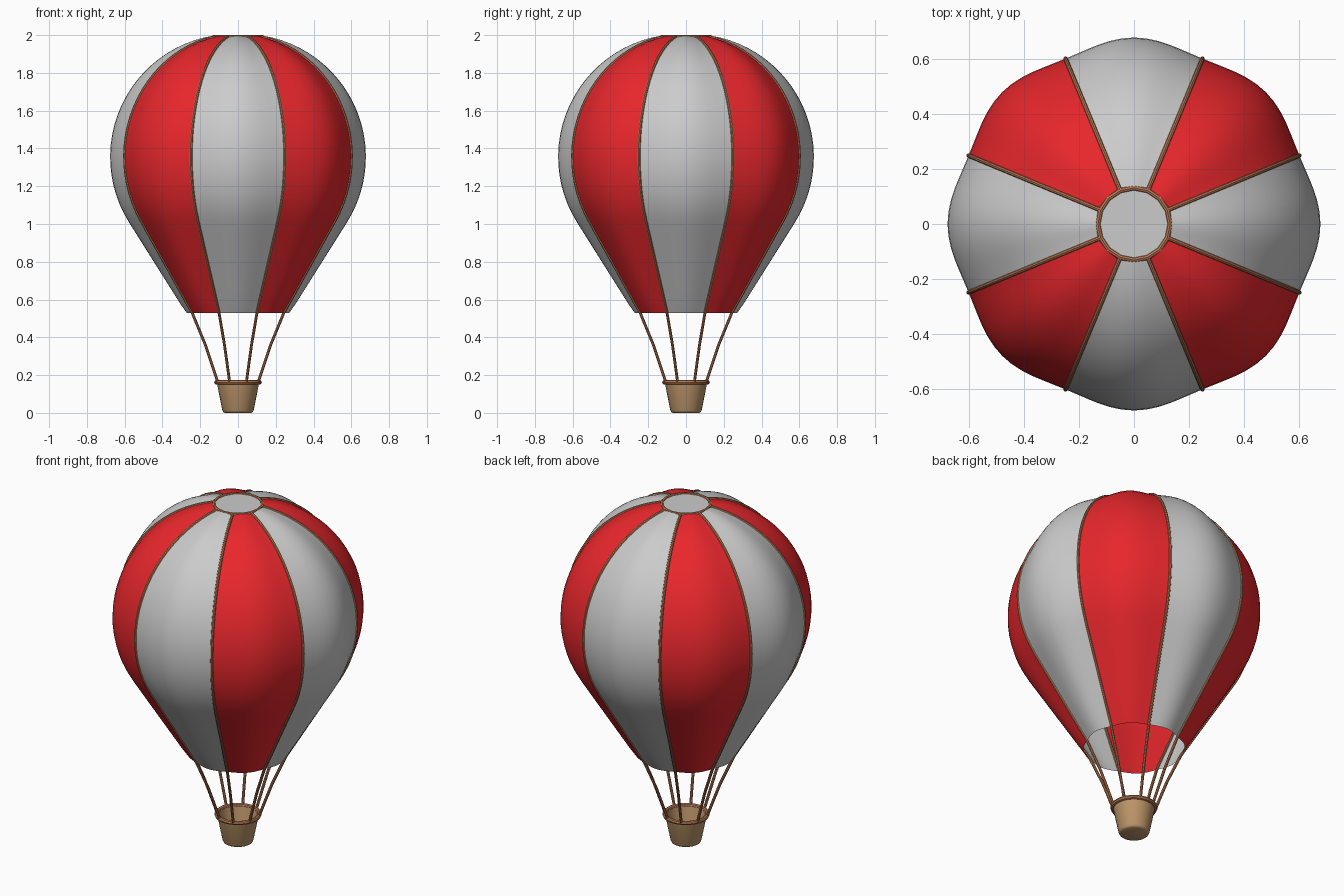
import bpy, bmesh, math
from mathutils import Vector

if "Cube" in bpy.data.objects:
    bpy.data.objects.remove(bpy.data.objects["Cube"])


def material(name, rgb):
    m = bpy.data.materials.new(name)
    m.diffuse_color = (*rgb, 1)
    m.use_nodes = True
    m.node_tree.nodes["Principled BSDF"].inputs["Base Color"].default_value = m.diffuse_color
    return m


RED = material("red_fabric", (0.8, 0.02, 0.025))
ROPE = material("rope", (0.48, 0.19, 0.09))
WICKER = material("wicker", (0.5, 0.3, 0.14))


def finish(bm, name, mat=None, angle=40):
    bmesh.ops.remove_doubles(bm, verts=bm.verts, dist=1e-5)
    bmesh.ops.recalc_face_normals(bm, faces=bm.faces)
    me = bpy.data.meshes.new(name)
    bm.to_mesh(me)
    bm.free()
    ob = bpy.data.objects.new(name, me)
    bpy.context.collection.objects.link(ob)
    if mat:
        me.materials.append(mat)
    bpy.ops.object.select_all(action='DESELECT')
    ob.select_set(True)
    bpy.context.view_layer.objects.active = ob
    bpy.ops.object.shade_smooth_by_angle(angle=math.radians(angle))
    return ob


def grid(bm, rows, closed=False):
    """Skin a list of point rows with quads."""
    vs = [[bm.verts.new(p) for p in row] for row in rows]
    n = len(vs[0])
    for a, b in zip(vs, vs[1:]):
        for i in range(n if closed else n - 1):
            j = (i + 1) % n
            bm.faces.new((a[i], a[j], b[j], b[i]))


def lathe(name, profile, sides, mat):
    bm = bmesh.new()
    grid(bm, [[(r * math.cos(t), r * math.sin(t), z)
               for t in (2 * math.pi * i / sides for i in range(sides))]
              for r, z in profile], closed=True)
    bmesh.ops.dissolve_degenerate(bm, edges=bm.edges, dist=1e-6)
    return finish(bm, name, mat)


def torus_profile(r, z, w, n=8):
    return [(r + w * math.cos(2 * math.pi * i / n), z + w * math.sin(2 * math.pi * i / n))
            for i in range(n + 1)]


# Envelope profile: sphere that runs tangentially into a cone; entries (r, z, nr, nz)
R, ZC, MOUTH, LOW = 0.65, 1.355, 0.53, math.radians(-31)
top = math.acos(0.13 / R)
profile = []
for i in range(25):
    a = top + (LOW - top) * i / 24
    profile.append((R * math.cos(a), ZC + R * math.sin(a), math.cos(a), math.sin(a)))
r0, z0 = profile[-1][:2]
for i in range(1, 9):
    d = (z0 - MOUTH) * i / 8
    profile.append((r0 + d * math.tan(LOW), z0 - d, math.cos(LOW), math.sin(LOW)))


def gores(name, first, mat=None):
    bm = bmesh.new()
    n = 12
    for k in range(first, 8, 2):
        rows = []
        for r, z, nr, nz in profile:
            row = []
            for i in range(n + 1):
                t = math.radians(45 * (k - 0.5 + i / n))
                b = 0.027 * r / R * (0.5 - 0.5 * math.cos(2 * math.pi * i / n))
                rr = r + b * nr
                zz = MOUTH if z < MOUTH + 1e-4 else z + b * nz
                row.append((rr * math.cos(t), rr * math.sin(t), zz))
            rows.append(row)
        grid(bm, rows)
    return finish(bm, name, mat, 60)


gores("grey_gores", 0)
gores("red_gores", 1, RED)

# Crown disc and its ring
bm = bmesh.new()
bmesh.ops.create_circle(bm, cap_ends=True, segments=16, radius=0.13)
bmesh.ops.translate(bm, verts=bm.verts, vec=(0, 0, 1.993))
finish(bm, "crown_cap")
lathe("crown_ring", torus_profile(0.131, 1.99, 0.01), 16, ROPE)


def tubes(name, path, w, n=8):
    """Eight tubes following an (r, z) path on the seam angles."""
    bm = bmesh.new()
    for k in range(8):
        t = math.radians(22.5 + 45 * k)
        out, side = Vector((math.cos(t), math.sin(t), 0)), Vector((-math.sin(t), math.cos(t), 0))
        pts = [out * r + Vector((0, 0, z)) for r, z in path]
        rows = []
        for i, p in enumerate(pts):
            d = (pts[min(i + 1, len(pts) - 1)] - pts[max(i - 1, 0)]).normalized()
            u = d.cross(side)
            rows.append([p + w * (math.cos(a) * side + math.sin(a) * u)
                         for a in (2 * math.pi * j / n for j in range(n))])
        grid(bm, rows, closed=True)
    bmesh.ops.holes_fill(bm, edges=bm.edges)
    return finish(bm, name, ROPE)


# Seam cords over the envelope, suspension ropes down to the basket
tubes("seam_cords", [p[:2] for p in profile], 0.008)
mouth_r = profile[-1][0]
tubes("suspension_ropes", [(mouth_r, MOUTH), (0.187, 0.36), (0.147, 0.25), (0.113, 0.155)], 0.008)

# Basket and rim
lathe("basket", [(0, 0), (0.07, 0), (0.078, 0.004), (0.083, 0.014), (0.112, 0.16),
                 (0.102, 0.16), (0.075, 0.018), (0, 0.018)], 32, WICKER)
lathe("basket_rim", torus_profile(0.114, 0.162, 0.012), 32, ROPE)
